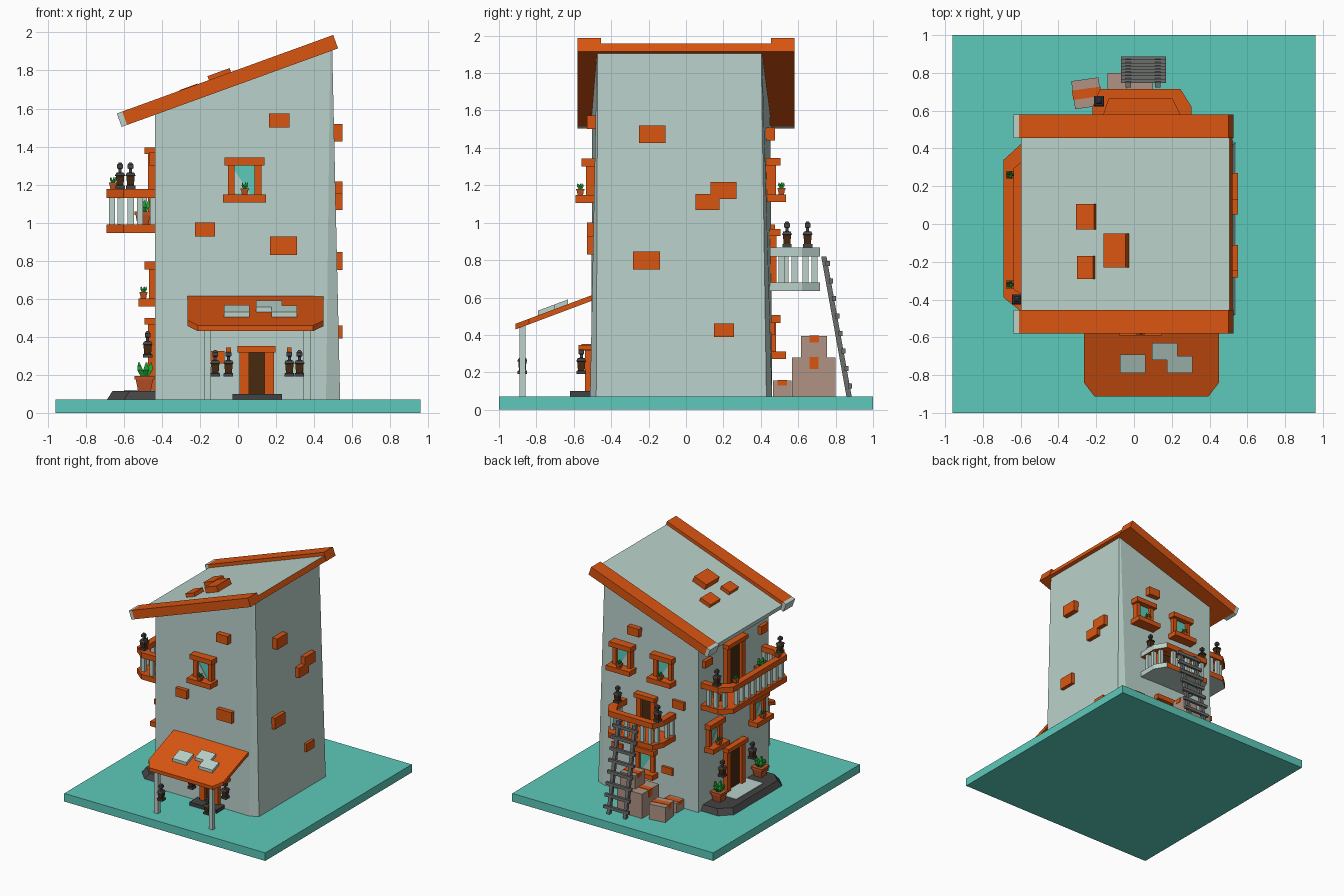
import bpy, bmesh, math
from mathutils import Vector, Matrix

if "Cube" in bpy.data.objects:
    bpy.data.objects.remove(bpy.data.objects["Cube"])


def mat(name, r, g, b):
    m = bpy.data.materials.new(name)
    m.diffuse_color = [(c / 255 / 12.92 if c < 11 else ((c / 255 + 0.055) / 1.055) ** 2.4) for c in (r, g, b)] + [1]
    m.use_nodes = True
    m.node_tree.nodes["Principled BSDF"].inputs["Base Color"].default_value = m.diffuse_color
    return m


TEAL = mat("teal", 92, 202, 186)
PALE = mat("pale_plaster", 186, 209, 202)
ORANGE = mat("orange", 218, 85, 17)
BROWN = mat("dark_brown", 72, 42, 16)
DARK = mat("charcoal", 68, 66, 66)
GREY = mat("weathered_grey", 108, 110, 108)
TAN = mat("cardboard", 176, 148, 132)
GREEN = mat("leaf_green", 30, 160, 50)
CLAY = mat("clay", 190, 84, 38)


def loft(name, rings, mats, rule=None):
    """Closed solid through rings of points; rule(face normal, centre) -> material slot."""
    bm = bmesh.new()
    vs = [[bm.verts.new(p) for p in ring] for ring in rings]
    n = len(rings[0])
    for a, b in zip(vs, vs[1:]):
        for i in range(n):
            bm.faces.new((a[i], a[(i + 1) % n], b[(i + 1) % n], b[i]))
    bm.faces.new(vs[0])
    bm.faces.new(vs[-1])
    bmesh.ops.recalc_face_normals(bm, faces=bm.faces)
    if rule:
        bm.normal_update()
        for f in bm.faces:
            f.material_index = int(rule(f.normal, f.calc_center_median()))
    me = bpy.data.meshes.new(name)
    bm.to_mesh(me)
    bm.free()
    for m in mats if isinstance(mats, list) else [mats]:
        me.materials.append(m)
    ob = bpy.data.objects.new(name, me)
    bpy.context.collection.objects.link(ob)
    return ob


# wall-local coordinates: u along the wall, d outward, z up
WALLS = {
    "front": lambda u, d, z: (u, -0.505 - d, z),
    "back": lambda u, d, z: (u, 0.45 + d, z),
    "left": lambda u, d, z: (-0.437 - d, u, z),
    "right": lambda u, d, z: (0.50 + d, u, z),
    "world": lambda u, d, z: (u, d, z),
}


def box(name, w, u0, u1, d0, d1, z0, z1, m, rule=None):
    f = WALLS[w]
    return loft(name, [[f(u, d, z) for u, d in ((u0, d0), (u1, d0), (u1, d1), (u0, d1))] for z in (z0, z1)], m, rule)


def tapered(name, x, y, profile, m, rule=None):
    """Square turned shape from (half width, z) pairs."""
    return loft(name, [[(x + sx * r, y + sy * r, z) for sx, sy in ((-1, -1), (1, -1), (1, 1), (-1, 1))]
                       for r, z in profile], m, rule)


def lantern(x, y, z):
    prof = [(.025, 0), (.025, .018), (.018, .02), (.022, .068), (.027, .07), (.02, .085), (.008, .088),
            (.008, .105), (.015, .108), (.015, .128), (.006, .14)]
    tapered("lantern", x, y, [(r, z + h) for r, h in prof], [DARK, BROWN],
            lambda n, c: abs(n.z) < .5 and z + .02 < c.z < z + .068)


def plant(x, y, z, s):
    tapered("plant_pot", x, y, [(.034 * s, z), (.045 * s, z + .06 * s), (.052 * s, z + .06 * s), (.052 * s, z + .08 * s)], CLAY)
    for i in range(5):
        a = i * 2 * math.pi / 5
        dx, dy = math.cos(a) * s, math.sin(a) * s
        top = z + (.15 - .012 * (i % 2)) * s
        loft("plant_leaf", [[(x + dx * k + ox * r * s, y + dy * k + oy * r * s, h) for ox, oy in ((-1, -1), (1, -1), (1, 1), (-1, 1))]
                            for k, r, h in ((.01, .008, z + .07 * s), (.028, .015, z + .11 * s), (.036, .004, top))], GREEN)


def window(w, u, z, pot=True):
    box("window_sill", w, u - .113, u + .113, -.03, .085, z, z + .042, ORANGE)
    box("window_head", w, u - .105, u + .105, -.03, .055, z + .195, z + .237, ORANGE)
    for s in (-1, 1):
        box("window_jamb", w, u + s * .088, u + s * .053, -.03, .03, z + .04, z + .2, ORANGE)
    box("window_glass", w, u - .055, u + .055, -.03, .008, z + .04, z + .2, TEAL)
    f = WALLS[w]
    loft("glass_reflection", [[f(u + a, d, z + b) for a, b in ((-.053, .05), (-.053, .17), (.03, .045))] for d in (.006, .011)], PALE)
    if pot:
        x, y, h = f(u, .06, z + .042)
        plant(x, y, h, .42)


def door(w, u, z0, z1, half, jamb):
    box("door_panel", w, u - half, u + half, -.03, .012, z0, z1, BROWN)
    for s in (-1, 1):
        box("door_jamb", w, u + s * half, u + s * (half + jamb), -.03, .035, z0, z1, ORANGE)
    box("door_head", w, u - half - jamb - .01, u + half + jamb + .01, -.03, .055, z1 - .035, z1, ORANGE)


def balcony(w, path, z, rule):
    f = WALLS[w]
    uc = (path[0][0] + path[-1][0]) / 2
    h = abs(path[0][0] - uc)

    def inset(t):
        return [(uc + (u - uc) * (1 - t / h), max(0, d - t)) for u, d in path]
    loft("balcony_floor", [[f(u, d, k) for u, d in path] for k in (z, z + .045)], [ORANGE, PALE],
         lambda n, c: n.z < -.5 or rule(n, c))
    inner, mid = inset(.055), inset(.028)
    for i in range(len(path) - 1):
        loft("balcony_rail", [[f(*p, k) for p in (path[i], path[i + 1], inner[i + 1], inner[i])]
                              for k in (z + .185, z + .232)], [ORANGE, PALE], rule)
        a, b = Vector(mid[i]), Vector(mid[i + 1])
        n = max(1, round((b - a).length / .08))
        for j in range(n):
            p = a.lerp(b, (j + .5) / n) if n == 1 else a.lerp(b, j / n + .15 / n)
            box("baluster", w, p.x - .016, p.x + .016, p.y - .016, p.y + .016, z + .04, z + .19, PALE)


def bricks(w, out, items):
    for u0, u1, z0, z1 in items:
        box("wall_brick", w, u0, u1, -.04, out, z0, z1, ORANGE)


# ground plate and leaning house body
box("base_plate", "world", -.96, .96, -1, 1, 0, .07, TEAL)
low = [(-.437, -.505), (.463, -.513), (.537, -.48), (.537, .43), (.463, .46), (-.437, .455)]
high = [(-.437, -.503), (.485, -.476), (.495, -.472), (.495, .402), (.485, .406), (-.437, .45)]
loft("house_body", [[(x, y, .068) for x, y in low], [(x, y, 1.745 + .363 * x) for x, y in high]], PALE)


# sloping roof: s along the slope, h above it
def roof_piece(name, s0, s1, h0, h1, y0, y1, m, rule=None):
    loft(name, [[(-.637 + .94 * s - .341 * h, y, 1.574 + .341 * s + .94 * h)
                 for s, h in ((s0, h0), (s1, h0), (s1, h1), (s0, h1))] for y in (y0, y1)], m, rule)


roof_piece("roof_deck", .03, 1.205, -.075, -.028, -.46, .46, [ORANGE, PALE], lambda n, c: n.z > .5 or n.x < -.5)
for y0, y1 in ((-.58, -.455), (.455, .58)):
    roof_piece("roof_verge", .03, 1.21, -.075, 0, y0, y1, ORANGE)
    roof_piece("roof_verge_cap", 0, .03, -.075, 0, y0, y1, PALE)
for x0, x1, y0, y1, h in ((-.307, -.212, -.03, .105, .003), (-.30, -.217, -.29, -.17, .003), (-.153, -.037, -.23, -.05, .022)):
    roof_piece("roof_tile", (x0 + .637) / .94, (x1 + .637) / .94, -.04, h, y0, y1, ORANGE)

# scattered bricks
bricks("right", .05, [(-.25, -.11, 1.426, 1.52), (.13, .27, 1.126, 1.217), (.05, .18, 1.067, 1.153),
                      (-.283, -.14, .75, .847), (.15, .257, .39, .46)])
bricks("front", .025, [(.163, .27, 1.5, 1.573), (-.226, -.12, .926, 1.0), (.168, .31, .83, .926), (-.147, -.07, .26, .326)])
bricks("back", .025, [(.12, .23, 1.44, 1.51), (-.31, -.2, .92, .99), (-.2, -.1, .33, .39), (.28, .38, .4, .47)])
bricks("left", .03, [(-.46, -.36, 1.3, 1.37), (.3, .4, 1.3, 1.36)])

# windows
window("front", .035, 1.105)
window("back", .28, 1.11)
window("back", -.11, 1.11)
window("back", .06, .27, False)
window("left", .26, .56)
window("left", -.34, .56)

# doors
door("front", .098, .09, .352, .04, .05)
door("back", .05, .68, .965, .045, .045)
door("left", -.015, .1, .5, .075, .05)
door("left", -.015, .98, 1.395, .075, .05)

# front step, lanterns and awning
box("front_step", "world", -.03, .23, -.62, -.5, .068, .1, DARK)
for x in (-.05, .27):
    lantern(x, -.56, .19)
    box("lantern_bracket", "world", x - .012, x + .012, -.575, -.5, .32, .345, ORANGE)
for x, s in ((-.16, 1), (.363, -1)):
    box("awning_post", "world", x - .018, x + .018, -.89, -.858, .07, .46, PALE)
    lantern(x + s * .04, -.875, .19)


def awning_z(y):
    return .61 + (y + .51) * .375


plan = [(-.265, -.49), (-.265, -.84), (-.21, -.912), (.395, -.912), (.45, -.84), (.45, -.49)]
loft("awning", [[(x, y, awning_z(y) + k) for x, y in plan] for k in (-.03, 0)], ORANGE)
for x0, x1, y0, y1 in ((-.074, .06, -.79, -.69), (.095, .23, -.72, -.63), (.175, .31, -.79, -.70)):
    loft("awning_tile", [[(x, y, awning_z(y) + k) for x, y in ((x0, y0), (x1, y0), (x1, y1), (x0, y1))] for k in (-.01, .025)], PALE)

# left entrance: step, mat, lanterns and pots
edge = [(-.43, -.42), (-.6, -.42), (-.69, -.33), (-.69, .33), (-.6, .42), (-.43, .42)]
loft("entrance_step", [[(x, y, .068) for x, y in edge],
                       [(x if x > -.5 else x + .03, y * .93, .115) for x, y in edge]], DARK)
box("entrance_mat", "world", -.6, -.44, -.2, .17, .11, .12, PALE)
for y in (.18, -.23):
    lantern(-.475, y, .29)
for y in (.25, -.31):
    plant(-.492, y, .115, 1)

# left balcony
balcony("left", [(-.46, 0), (-.46, .165), (-.39, .253), (.34, .253), (.42, .165), (.42, 0)], .945, lambda n, c: False)
lantern(-.62, -.40, 1.177)
lantern(-.565, .385, 1.177)
for y in (.26, -.32):
    plant(-.657, y, 1.177, .42)
    plant(-.5, y, .99, .85)

# back balcony, its outward right side is plastered
balcony("back", [(-.22, 0), (-.22, .17), (-.18, .266), (.245, .266), (.305, .17), (.305, 0)], .635, lambda n, c: n.x > .3)
lantern(-.185, .65, .867)
lantern(.275, .54, .867)

# ladder leaning on the back balcony
for x in (-.03, .125):
    loft("ladder_rail", [[(x + a, y + b, z) for a, b in ((-.014, -.012), (.014, -.012), (.014, .016), (-.014, .016))]
                         for y, z in ((.87, .07), (.735, .82))], GREY)
for i in range(8):
    t = (i + .6) / 8
    y, z = .885 - .135 * t, .07 + .75 * t
    box("ladder_rung", "world", -.07, .17, y - .01, y + .012, z - .013, z + .013, GREY)

# cardboard boxes with tape
for x, y, z, sx, sy, h, ang in ((-.02, .684, .07, .24, .233, .21, 0), (.03, .685, .28, .14, .14, .115, 0),
                                (-.25, .692, .07, .145, .15, .13, 8), (-.24, .515, .07, .13, .1, .085, 0)):
    place = Matrix.Translation((x, y, z)) @ Matrix.Rotation(math.radians(ang), 4, "Z")
    parts = [box("cardboard_box", "world", -sx / 2, sx / 2, -sy / 2, sy / 2, 0, h, TAN),
             box("box_tape", "world", -sx / 2 - .003, sx / 2 + .003, -.025, .025, h * .7, h + .003, ORANGE)]
    for ob in parts:
        ob.matrix_world = place
